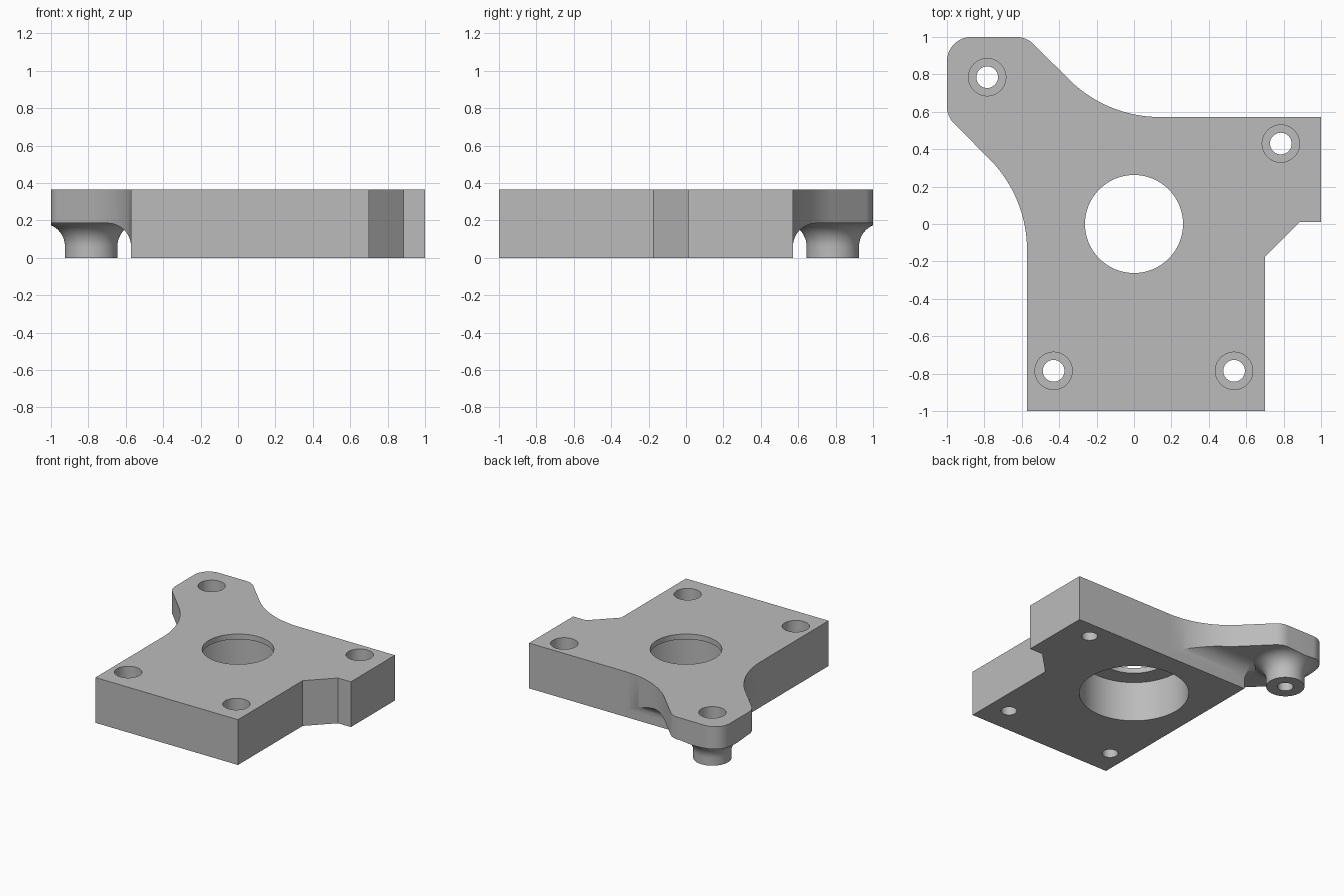
import bpy, bmesh
from math import radians, sin, cos, sqrt, pi

default = bpy.data.objects.get("Cube")
if default:
    bpy.data.objects.remove(default)

HEIGHT, EAR_Z, WALL = 0.365, 0.185, 0.572
FILLET = 0.125
START = EAR_Z - FILLET
POST = (-0.785, 0.785)

grey = bpy.data.materials.new("Plain grey")
grey.use_nodes = True
colour = (0.5, 0.5, 0.5, 1)
grey.diffuse_color = colour
grey.node_tree.nodes["Principled BSDF"].inputs["Base Color"].default_value = colour


def arc(cx, cy, r, a0, a1, n=12):
    angles = [radians(a0 + (a1 - a0) * i / n) for i in range(n + 1)]
    return [(cx + r * cos(a), cy + r * sin(a)) for a in angles]


def loft(name, rings):
    """Closed solid through rings given as (outline, z), bottom to top."""
    bm = bmesh.new()
    loops = [[bm.verts.new((x, y, z)) for x, y in pts] for pts, z in rings]
    bm.faces.new(loops[0][::-1])
    bm.faces.new(loops[-1])
    n = len(loops[0])
    for low, high in zip(loops, loops[1:]):
        for i in range(n):
            j = (i + 1) % n
            bm.faces.new((low[i], low[j], high[j], high[i]))
    bmesh.ops.recalc_face_normals(bm, faces=bm.faces)
    mesh = bpy.data.meshes.new(name)
    bm.to_mesh(mesh)
    bm.free()
    mesh.materials.append(grey)
    ob = bpy.data.objects.new(name, mesh)
    bpy.context.collection.objects.link(ob)
    return ob


def cylinder(name, x, y, r, z0, z1, n=48):
    ring = arc(x, y, r, 0, 360, n)[:-1]
    return loft(name, [(ring, z0), (ring, z1)])


def combine(target, tool, operation):
    mod = target.modifiers.new(operation.title(), "BOOLEAN")
    mod.operation, mod.solver, mod.object = operation, "EXACT", tool
    bpy.context.view_layer.objects.active = target
    bpy.ops.object.modifier_apply(modifier=mod.name)
    bpy.data.objects.remove(tool)


# Plan outline: the upper edge, then its mirror about the ear diagonal
half = [(1, WALL)]
half += arc(0.139, WALL + 0.69, 0.69, 270, 225, 20)
half += arc(-0.629, 0.87, 0.13, 45, 90, 8)
half += arc(-0.87, 0.87, 0.13, 90, 135, 8)
outline = half + [(-y, -x) for x, y in half[-2::-1]]
outline += [(0.7, -1), (0.7, -0.175), (0.885, 0.01), (1, 0.01)]
plate = loft("mounting_plate", [(outline, 0), (outline, HEIGHT)])


# Fillet profile: outward offset against height
STEPS = 12
profile = [(0, -0.1)]
for i in range(STEPS + 1):
    a = pi / 2 * i / STEPS
    profile.append((FILLET * (1 - cos(a)), START + FILLET * sin(a)))
profile.append((FILLET, EAR_Z + 0.05))


def core_ring(d):
    """Block outline whose ear corner is pushed out by d."""
    d = max(d, 0.0002)
    return ([(1.3, -1.3), (1.3, WALL + d)]
            + arc(-WALL, WALL, d, 90, 180, 10) + [(-WALL - d, -1.3)])


# Full-height block, round post and ear slab, trimmed to the outline
core = loft("core", [(core_ring(d), z) for d, z in profile])
post = loft("post", [(arc(*POST, 0.14 + d, 0, 360, 48)[:-1], z) for d, z in profile])
box = [(-1.4, -1.4), (1.4, -1.4), (1.4, 1.4), (-1.4, 1.4)]
slab = loft("slab", [(box, EAR_Z), (box, 0.6)])
combine(core, post, "UNION")
combine(core, slab, "UNION")
combine(plate, core, "INTERSECT")

# Centre opening with a wide bore beneath a thin lip
combine(plate, cylinder("opening", 0, 0, 0.262, -0.2, 0.6, 64), "DIFFERENCE")
combine(plate, cylinder("bore", 0, 0, 0.4, -0.2, 0.322, 64), "DIFFERENCE")

# Counterbored screw holes
for x, y in [POST, (0.785, 0.43), (-0.43, -0.785), (0.535, -0.785)]:
    combine(plate, cylinder("screw_hole", x, y, 0.058, -0.2, 0.6, 32), "DIFFERENCE")
    combine(plate, cylinder("screw_recess", x, y, 0.1, 0.185, 0.6, 40), "DIFFERENCE")

# Smooth the curved walls, keep the edges crisp
bpy.ops.object.select_all(action="DESELECT")
plate.select_set(True)
bpy.context.view_layer.objects.active = plate
bpy.ops.object.shade_smooth_by_angle(angle=radians(25))
